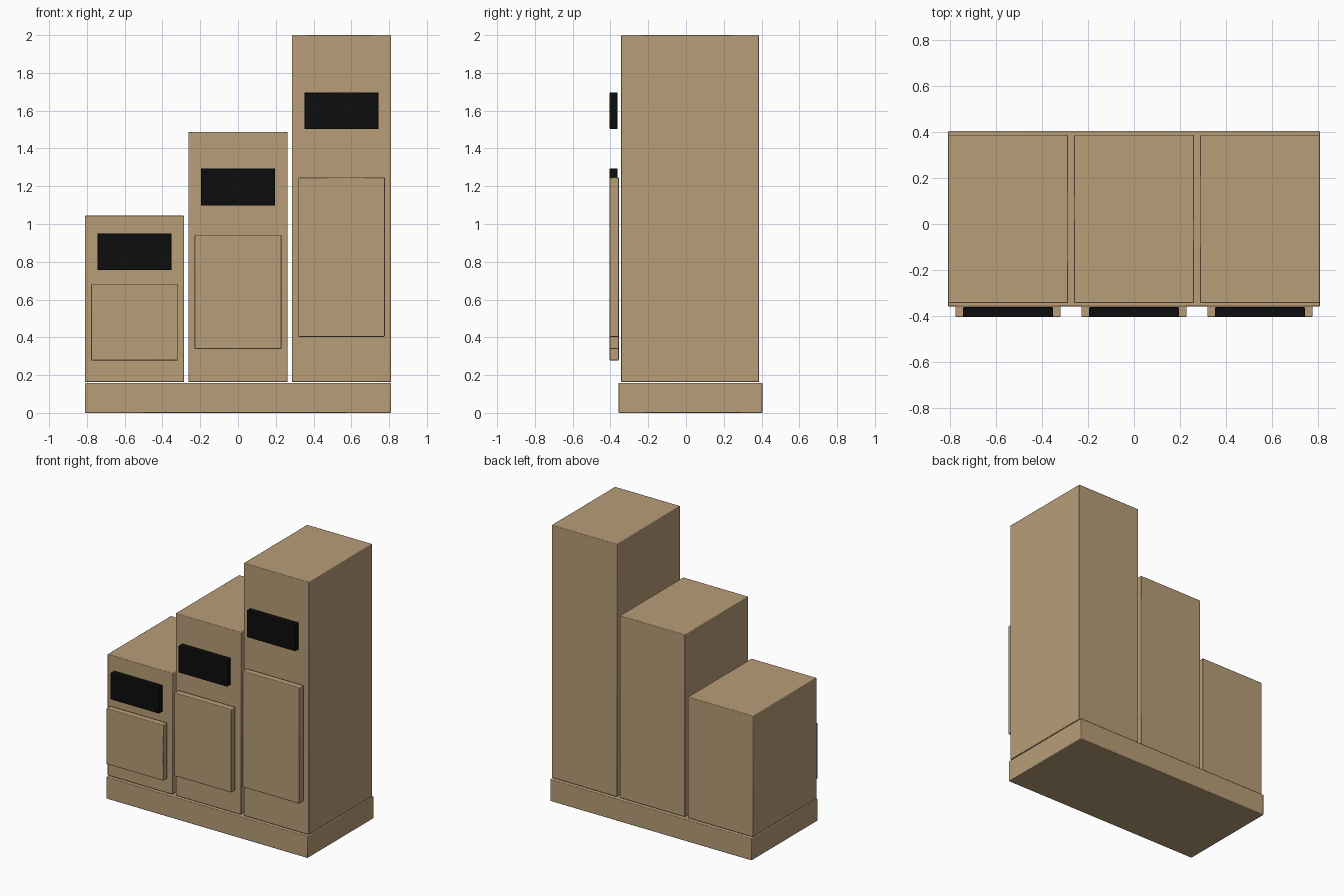
import bpy

cube = bpy.data.objects.get("Cube")
if cube:
    bpy.data.objects.remove(cube, do_unlink=True)


def make_material(name, rgb, roughness):
    mat = bpy.data.materials.new(name)
    mat.use_nodes = True
    mat.diffuse_color = (*rgb, 1)
    bsdf = next(n for n in mat.node_tree.nodes if n.type == 'BSDF_PRINCIPLED')
    bsdf.inputs["Base Color"].default_value = (*rgb, 1)
    bsdf.inputs["Roughness"].default_value = roughness
    return mat


TAN = make_material("tan wood", (0.48, 0.337, 0.188), 0.6)
BLACK = make_material("black screen", (0.004, 0.004, 0.004), 0.4)


def box(name, x, y, z, mat, bevel=0.004):
    """Box with softened edges, from (min, max) ranges on each axis."""
    bpy.ops.mesh.primitive_cube_add(
        size=1, location=[(a + b) / 2 for a, b in (x, y, z)])
    obj = bpy.context.object
    obj.name = name
    obj.scale = [b - a for a, b in (x, y, z)]
    bpy.ops.object.transform_apply(location=False, rotation=False, scale=True)
    obj.data.materials.append(mat)
    mod = obj.modifiers.new("edge bevel", 'BEVEL')
    mod.width = bevel
    mod.segments = 2
    bpy.ops.object.shade_smooth_by_angle()
    return obj


def span(centre, width):
    return centre - width / 2, centre + width / 2


# Plinth under all three cabinets
box("base", (-0.81, 0.81), (-0.358, 0.404), (0, 0.158), TAN)

# Stepped cabinets: name, centre x, top, door z range, screen z range
CABINETS = [
    ("low", -0.548, 1.044, (0.278, 0.682), (0.756, 0.950)),
    ("middle", 0.0, 1.488, (0.338, 0.943), (1.098, 1.294)),
    ("tall", 0.548, 2.0, (0.403, 1.247), (1.502, 1.697)),
]
for name, cx, top, door_z, screen_z in CABINETS:
    box(name + "_cabinet", span(cx, 0.524), (-0.343, 0.387), (0.163, top), TAN)
    box(name + "_door", span(cx, 0.458), (-0.404, -0.356), door_z, TAN)
    box(name + "_screen", span(cx, 0.392), (-0.404, -0.362), screen_z, BLACK)
